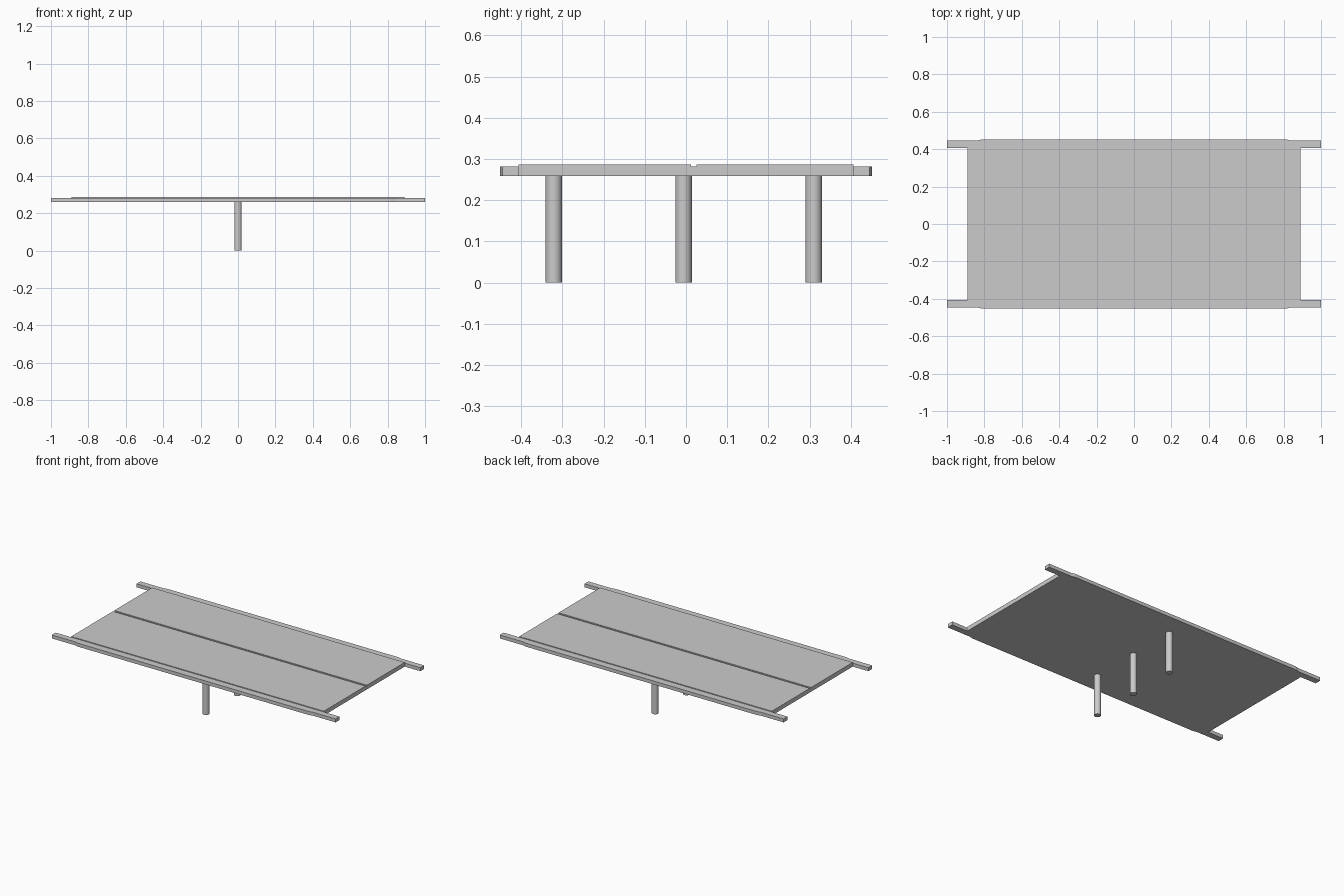
import bpy, bmesh, math

if "Cube" in bpy.data.objects:
    bpy.data.objects.remove(bpy.data.objects["Cube"])

BOTTOM, RAIL_TOP, DECK_TOP = 0.259, 0.281, 0.286
INNER, DECK_X = 0.407, 0.89


def prism(name, outline, z0, z1):
    """Extrude a plan outline from z0 to z1."""
    bm = bmesh.new()
    face = bm.faces.new([bm.verts.new((x, y, z0)) for x, y in outline])
    ret = bmesh.ops.extrude_face_region(bm, geom=[face])
    verts = [v for v in ret["geom"] if isinstance(v, bmesh.types.BMVert)]
    bmesh.ops.translate(bm, verts=verts, vec=(0, 0, z1 - z0))
    bmesh.ops.recalc_face_normals(bm, faces=bm.faces)
    mesh = bpy.data.meshes.new(name)
    bm.to_mesh(mesh)
    bm.free()
    obj = bpy.data.objects.new(name, mesh)
    bpy.context.collection.objects.link(obj)
    return obj


def slab(name, y0, y1, z0, z1):
    return prism(name, [(-DECK_X, y0), (DECK_X, y0), (DECK_X, y1), (-DECK_X, y1)], z0, z1)


# Canvas deck: one base with two raised panels and a narrow groove between
slab("deck_base", -INNER, INNER, BOTTOM, RAIL_TOP)
slab("front_panel", -INNER, 0.012, RAIL_TOP, DECK_TOP)
slab("back_panel", 0.026, INNER, RAIL_TOP, DECK_TOP)

# Carrying rails: the wrapped middle is slightly wider than the handles
half = [(1.0, INNER), (1.0, 0.446), (0.84, 0.446), (0.815, 0.452)]
outline = half + [(-x, y) for x, y in reversed(half)]
for name, side in (("front_rail", -1), ("back_rail", 1)):
    prism(name, [(x, y * side) for x, y in outline], BOTTOM, RAIL_TOP)

# Three round posts along the centre line
for name, y in (("front_post", -0.321), ("middle_post", -0.006), ("back_post", 0.31)):
    bpy.ops.mesh.primitive_cylinder_add(vertices=32, radius=0.02, depth=BOTTOM,
                                        location=(0, y, BOTTOM / 2))
    post = bpy.context.object
    post.name = name
    bpy.ops.object.shade_smooth_by_angle(angle=math.radians(30))
